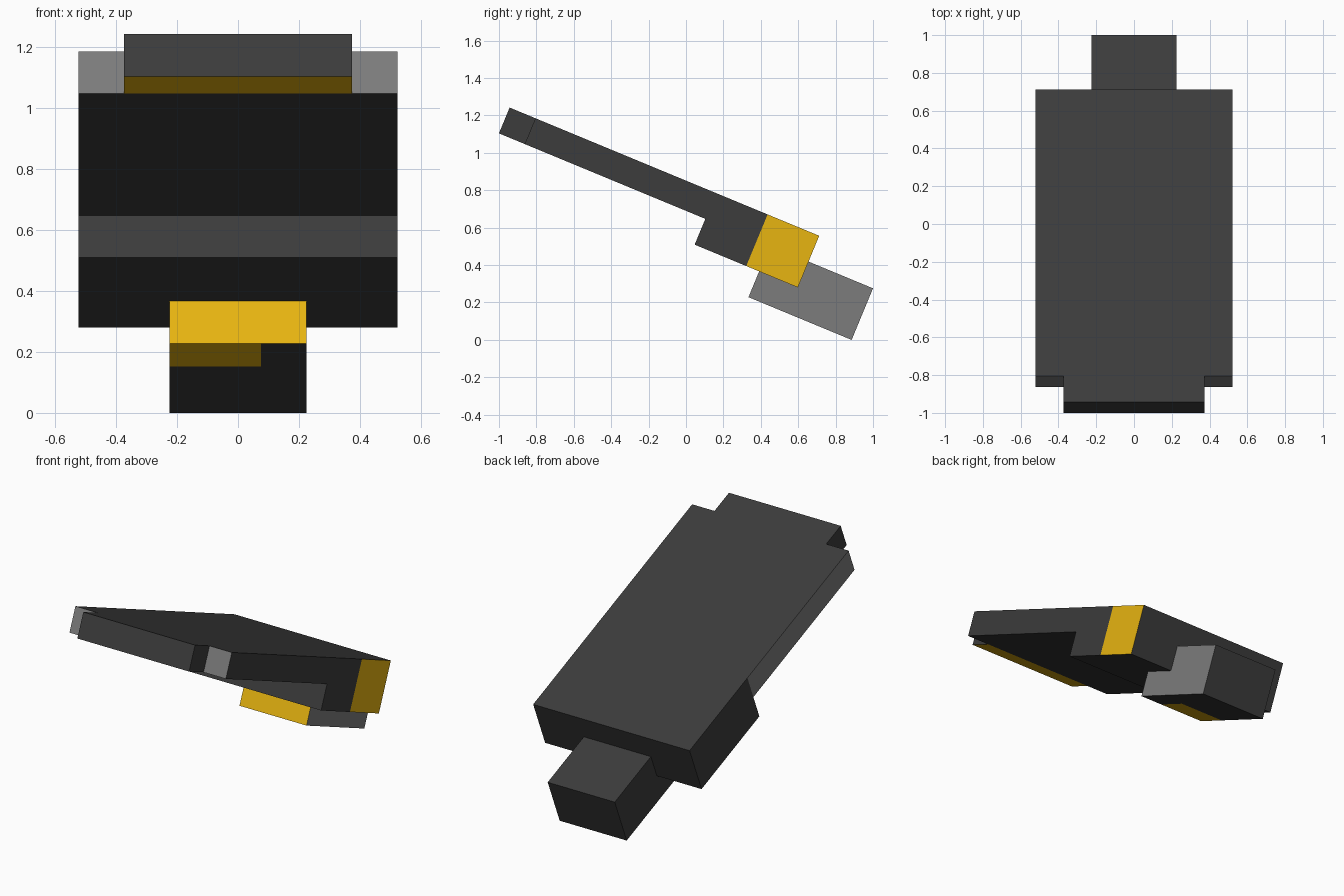
import bpy, bmesh, math
from mathutils import Matrix, Vector

if "Cube" in bpy.data.objects:
    bpy.data.objects.remove(bpy.data.objects["Cube"], do_unlink=True)

UNIT = 0.1493
# Local grid units are placed on the tilted frame, hung from the top front edge
FRAME = (Matrix.Translation((0, -0.943, 1.242))
         @ Matrix.Rotation(math.radians(-22.5), 4, 'X')
         @ Matrix.Scale(UNIT, 4))


def material(name, rgb):
    mat = bpy.data.materials.new(name)
    mat.use_nodes = True
    mat.diffuse_color = (*rgb, 1)
    mat.node_tree.nodes["Principled BSDF"].inputs["Base Color"].default_value = (*rgb, 1)
    return mat


MATERIALS = [material("charcoal", (0.045, 0.045, 0.045)),
             material("mid grey", (0.202, 0.202, 0.202)),
             material("gold", (0.807, 0.462, 0.0056))]
CHARCOAL, GREY, GOLD = range(3)


def box(name, width, y_range, z_range, rule, cuts=()):
    """Box centred on x; cuts are (axis, position); rule picks a colour per face."""
    (y0, y1), (z0, z1) = y_range, z_range
    bm = bmesh.new()
    bmesh.ops.create_cube(bm, size=1)
    bmesh.ops.scale(bm, vec=(width, y1 - y0, z1 - z0), verts=bm.verts)
    bmesh.ops.translate(bm, vec=(0, (y0 + y1) / 2, (z0 + z1) / 2), verts=bm.verts)
    for axis, position in cuts:
        normal = Vector((0, 0, 0))
        normal[axis] = 1
        bmesh.ops.bisect_plane(bm, geom=bm.verts[:] + bm.edges[:] + bm.faces[:],
                               plane_co=normal * position, plane_no=normal)
    bm.normal_update()
    for face in bm.faces:
        face.material_index = rule(face.normal, face.calc_center_median())
    bm.transform(FRAME)
    mesh = bpy.data.meshes.new(name)
    bm.to_mesh(mesh)
    bm.free()
    for mat in MATERIALS:
        mesh.materials.append(mat)
    obj = bpy.data.objects.new(name, mesh)
    bpy.context.collection.objects.link(obj)
    return obj


# Narrow front tip with a gold underside
box("front_tip", 5, (0, 1), (-1, 0),
    lambda n, c: GOLD if n.z < -0.5 else CHARCOAL)

# Long thin panel, grey at the front and on one side
box("main_panel", 7, (1, 8), (-1, 0),
    lambda n, c: GREY if n.y < -0.5 or n.x < -0.5 else CHARCOAL)

# Thick rear block with a gold half on one side
box("rear_block", 7, (8, 12), (-2, 0),
    lambda n, c: GOLD if n.x > 0.5 and c.y > 10 else CHARCOAL,
    cuts=[(1, 10)])


# Small tail block: gold front, grey side, gold patch underneath
def tail_colour(n, c):
    if n.y < -0.5:
        return GOLD
    if n.x > 0.5:
        return GREY
    if n.z < -0.5 and c.x < 0.5 and c.y < 11.83:
        return GOLD
    return CHARCOAL


box("tail_block", 3, (10.5, 14.5), (-3, -1), tail_colour,
    cuts=[(0, 0.5), (1, 11.83)])
